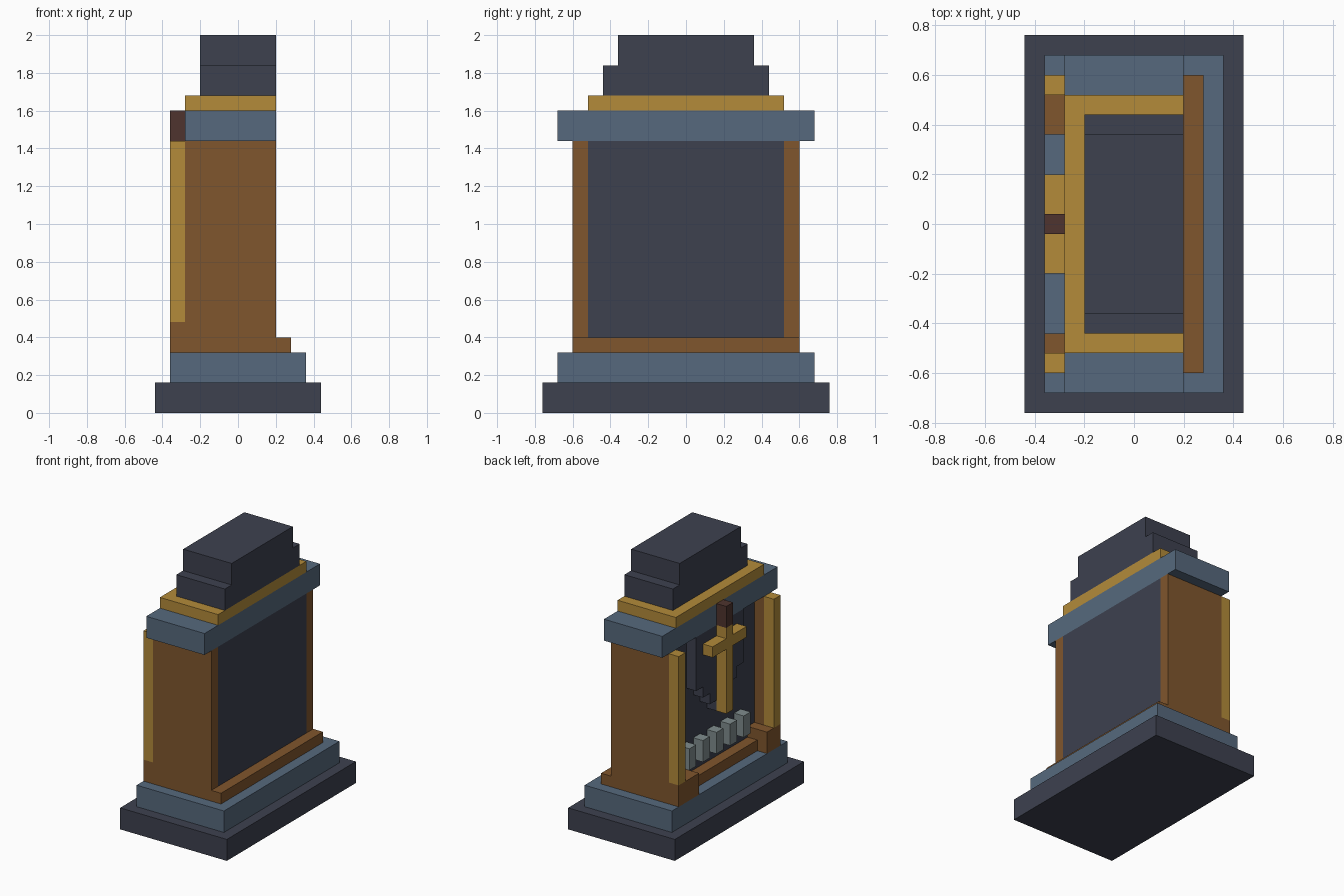
import bpy

cube = bpy.data.objects.get("Cube")
if cube:
    bpy.data.objects.remove(cube, do_unlink=True)


def linear(c):
    c /= 255
    return c / 12.92 if c <= 0.04045 else ((c + 0.055) / 1.055) ** 2.4


def material(name, *rgb):
    colour = (*[linear(c) for c in rgb], 1)
    mat = bpy.data.materials.new(name)
    mat.use_nodes = True
    mat.diffuse_color = colour
    bsdf = mat.node_tree.nodes["Principled BSDF"]
    bsdf.inputs["Base Color"].default_value = colour
    bsdf.inputs["Roughness"].default_value = 0.9
    return mat


slate = material("dark slate", 61, 65, 79)
blue = material("blue stone", 86, 105, 125)
brown = material("warm brown", 128, 86, 45)
gold = material("gold", 179, 139, 58)
umber = material("dark umber", 78, 52, 46)
grey = material("pale grey", 127, 140, 141)


def box(name, mat, x, y, z):
    """Add a box from its (low, high) range on each axis."""
    spans = (x, y, z)
    corners = [(a, b, c) for a in x for b in y for c in z]
    faces = [(0, 1, 3, 2), (4, 6, 7, 5), (0, 4, 5, 1),
             (2, 3, 7, 6), (0, 2, 6, 4), (1, 5, 7, 3)]
    mesh = bpy.data.meshes.new(name)
    mesh.from_pydata(corners, [], faces)
    mesh.materials.append(mat)
    obj = bpy.data.objects.new(name, mesh)
    bpy.context.collection.objects.link(obj)
    return obj


def wide(half):
    return (-half, half)


core = (-0.28, 0.2)     # depth of the main body
relief = (-0.28, -0.2)  # parts mounted on the niche wall
proud = (-0.36, -0.28)  # parts standing in front of the body

# Stepped base
box("plinth", slate, wide(0.44), wide(0.76), (0, 0.16))
box("base_step", blue, wide(0.36), wide(0.68), (0.16, 0.32))
box("floor_sill", brown, (-0.28, 0.28), wide(0.6), (0.32, 0.4))

# Body
box("main_panel", slate, (-0.2, 0.2), wide(0.52), (0.4, 1.44))
for side, s in (("left", 1), ("right", -1)):
    y = tuple(sorted((s * 0.52, s * 0.6)))
    box(f"{side}_wall", brown, core, y, (0.32, 1.44))
    box(f"{side}_post_foot", brown, proud, y, (0.32, 0.48))
    box(f"{side}_post", gold, proud, y, (0.48, 1.44))
box("wide_corner_block", brown, (-0.36, -0.2), (0.36, 0.52), (0.32, 0.48))
box("narrow_corner_block", brown, (-0.36, -0.2), (-0.52, -0.44), (0.32, 0.48))

# Stepped crown
box("cornice", blue, core, wide(0.68), (1.44, 1.6))
box("gold_band", gold, core, wide(0.52), (1.6, 1.68))
box("lower_cap", slate, wide(0.2), wide(0.44), (1.68, 1.84))
box("upper_cap", slate, wide(0.2), wide(0.36), (1.84, 2.0))

# Hanging stepped shield: an outline narrowing towards the bottom
steps = [(0.28, 1.04), (0.2, 0.96), (0.12, 0.88), (0.04, 0.8)]
half = [(0.28, 1.44)]
for i, (y, z) in enumerate(steps):
    half.append((y, z))
    if i + 1 < len(steps):
        half.append((steps[i + 1][0], z))
outline = half + [(-y, z) for y, z in reversed(half)]
n = len(outline)
points = [(x, y, z) for x in relief for y, z in outline]
sides = [(i, (i + 1) % n, (i + 1) % n + n, i + n) for i in range(n)]
mesh = bpy.data.meshes.new("shield")
mesh.from_pydata(points, [], [tuple(reversed(range(n))), tuple(range(n, 2 * n))] + sides)
mesh.materials.append(slate)
shield = bpy.data.objects.new("shield", mesh)
bpy.context.collection.objects.link(shield)

# make the normals point outward
import bmesh
bm = bmesh.new()
bm.from_mesh(mesh)
bmesh.ops.recalc_face_normals(bm, faces=bm.faces)
bm.to_mesh(mesh)
bm.free()

# Cross with a dark tip
box("cross_upright", gold, proud, wide(0.04), (0.8, 1.44))
box("cross_tip", umber, proud, wide(0.04), (1.44, 1.6))
for side, y in (("left", (0.04, 0.2)), ("right", (-0.2, -0.04))):
    box(f"cross_{side}_arm", gold, proud, y, (1.28, 1.36))

# Row of grey studs
for i in range(5):
    y = (i - 2) * 0.16
    box(f"stud_{i + 1}", grey, relief, (y - 0.04, y + 0.04), (0.48, 0.64))
